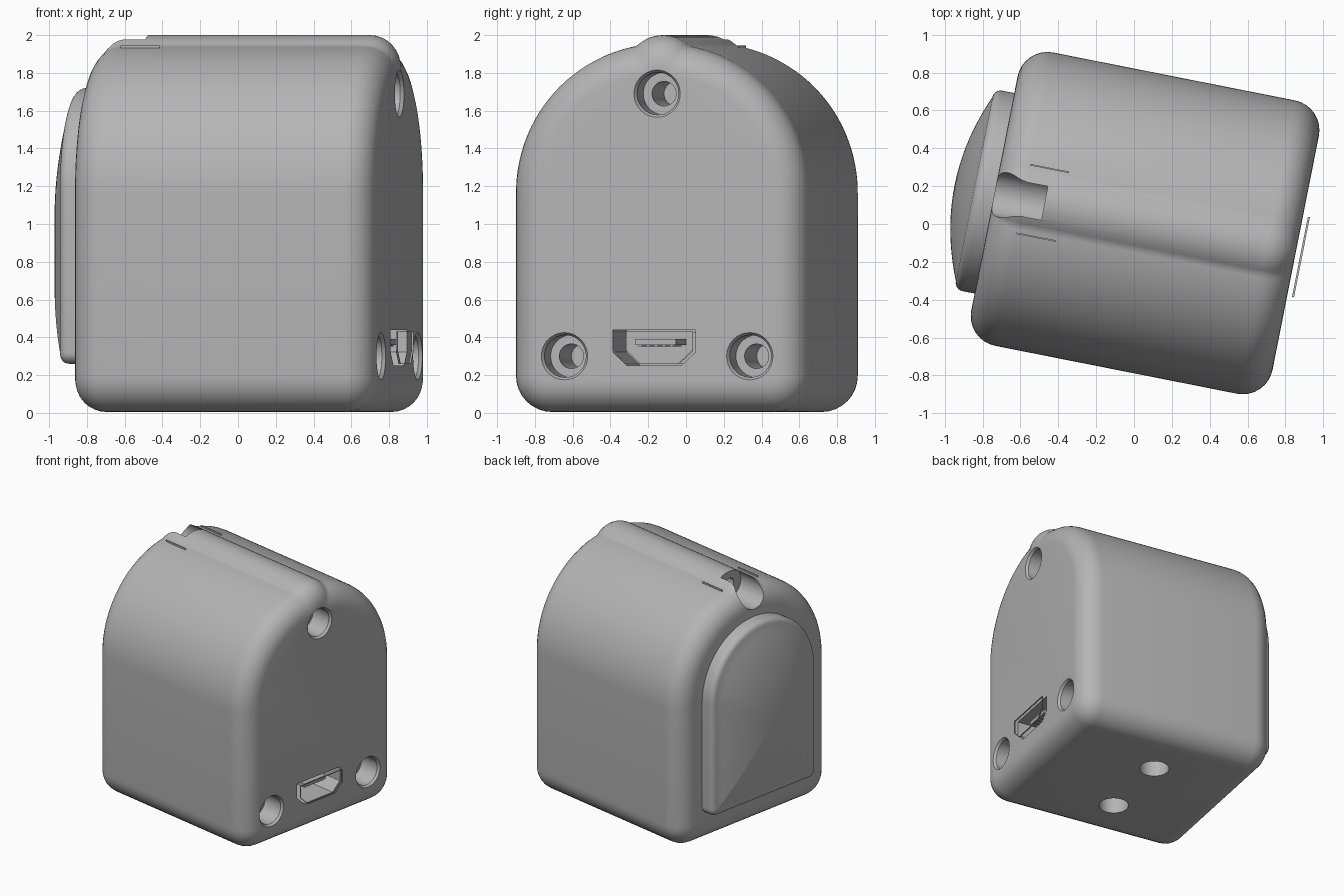
import bpy, bmesh, math
from math import sin, cos, pi, sqrt

YAW = math.radians(-11.2)   # whole model is turned about z
MID = 0.016                 # centre line of the body across its width

cube = bpy.data.objects.get("Cube")
if cube:
    bpy.data.objects.remove(cube, do_unlink=True)

grey = bpy.data.materials.new("matte_grey")
grey.use_nodes = True
COLOUR = (0.46, 0.46, 0.46, 1)
grey.diffuse_color = COLOUR
grey.node_tree.nodes["Principled BSDF"].inputs["Base Color"].default_value = COLOUR


def loft(name, rings):
    """Closed solid through a list of rings with equal point counts."""
    bm = bmesh.new()
    rows = [[bm.verts.new(p) for p in ring] for ring in rings]
    n = len(rows[0])
    for a, b in zip(rows, rows[1:]):
        for i in range(n):
            j = (i + 1) % n
            bm.faces.new((a[i], a[j], b[j], b[i]))
    bm.faces.new(rows[0])
    bm.faces.new(rows[-1])
    bmesh.ops.recalc_face_normals(bm, faces=bm.faces)
    mesh = bpy.data.meshes.new(name)
    bm.to_mesh(mesh)
    bm.free()
    mesh.materials.append(grey)
    obj = bpy.data.objects.new(name, mesh)
    obj.rotation_euler.z = YAW
    bpy.context.collection.objects.link(obj)
    return obj


def arch(half, z_spring, z_low, corner, d=0, ridge=False):
    """Arch outline, inset by d, as (v, z) pairs."""
    pts = []
    c, h = max(corner - d, 0.004), half - d
    for side, start in ((-1, pi), (1, 1.5 * pi)):
        for k in range(9):
            t = start + k * pi / 16
            pts.append((side * (h - c) + c * cos(t), z_low + d + c + c * sin(t)))
    for k in range(121):
        t = k * pi / 120
        r = h
        if ridge:   # raised rib along the crown
            off, rho = 0.635, 0.2 - d
            q = rho * rho - (off * cos(t)) ** 2
            if q > 0 and sin(t) > 0:
                r = max(r, off * sin(t) + sqrt(q))
        pts.append((r * cos(t), z_spring + r * sin(t)))
    return pts


def place(pts, u):
    return [(u, MID + v, z) for v, z in pts]


def lathe(name, steps, v, z, n=40):
    """Round solid along u from (u, radius) steps."""
    return loft(name, [[(u, v + r * cos(2 * pi * i / n), z + r * sin(2 * pi * i / n))
                        for i in range(n)] for u, r in steps])


def box(name, u, v, z):
    return loft(name, [[(a, v[0], z[0]), (a, v[1], z[0]), (a, v[1], z[1]), (a, v[0], z[1])]
                       for a in u])


def cut(target, cutter):
    cutter.hide_render = True
    mod = target.modifiers.new("cut", 'BOOLEAN')
    mod.operation, mod.solver, mod.object = 'DIFFERENCE', 'EXACT', cutter
    bpy.context.view_layer.objects.active = target
    bpy.ops.object.modifier_apply(modifier=mod.name)
    bpy.data.objects.remove(cutter, do_unlink=True)


# Body: arched block with rounded end rims
BACK, FRONT, ROUND = -0.755, 0.868, 0.16
rings = []
for k in range(9):
    t = k * pi / 16
    rings.append((BACK + ROUND * (1 - sin(t)), ROUND * (1 - cos(t))))
rings.reverse()
rings += [(BACK + FRONT - u, d) for u, d in reversed(rings)]
body = loft("body", [place(arch(0.79, 1.165, 0.005, 0.19, d, True), u) for u, d in rings])

# Counterbored screw holes on the port face
for v, z in ((-0.5, 0.3), (0.5, 0.3), (0, 1.69)):
    cut(body, lathe("screw_cutter", [(0.35, 0.065), (0.68, 0.065), (0.68, 0.112),
                                     (0.85, 0.112), (0.868, 0.125), (0.95, 0.125)], MID + v, z))

# Open channel at the crown with a small bore in its end wall
cut(body, lathe("channel_cutter", [(-0.9, 0.12), (-0.485, 0.12), (-0.485, 0.045),
                                   (-0.2, 0.045)], MID, 1.9))

# Two mounting holes underneath
for v in (-0.315, 0.315):
    n = 40
    cut(body, loft("mount_cutter", [[(0.11 * cos(2 * pi * i / n), v + 0.11 * sin(2 * pi * i / n), z)
                                     for i in range(n)] for z in (-0.1, 0.3)]))


# Socket in the lower part of the port face
def socket(grow, u):
    """Trapezoid outline with chamfered lower corners."""
    half = [(0.13, -0.075), (0.205, -0.005), (0.205, 0.075)]
    pts = half + [(-v, z) for v, z in reversed(half)]
    return [(u, v + math.copysign(grow, v), 0.345 + z + math.copysign(grow, z)) for v, z in pts]


cut(body, loft("socket_cutter", [socket(0.018, 0.5), socket(0.018, 0.95)]))
shell = loft("socket_shell", [socket(0.008, 0.5), socket(0.008, 0.885), socket(0.012, 0.905)])
cut(shell, loft("shell_cutter", [socket(-0.012, 0.56), socket(-0.012, 0.88), socket(0.004, 0.93)]))
tongue = box("socket_tongue", (0.55, 0.83), (-0.11, 0.11), (0.36, 0.39))
for k in range(5):
    v = (k - 2) * 0.042
    box("contact_pin", (0.6, 0.82), (v - 0.01, v + 0.01), (0.352, 0.36))

# Domed panel on the opposite face
steps = [(-0.74, 0), (-0.82, 0)]
for k in range(1, 7):
    t = k * pi / 12
    steps.append((-0.82 - 0.045 * sin(t), 0.045 * (1 - cos(t))))
panel_rings = [place(arch(0.54, 1.18, 0.26, 0.06, d), u) for u, d in steps]
rim = arch(0.54, 1.18, 0.26, 0.06, 0.045)
for k in range(1, 13):
    s = 1 - k / 12.3
    panel_rings.append(place([(v * s, 0.95 + (z - 0.95) * s) for v, z in rim],
                             -0.865 - 0.105 * (1 - s * s)))
panel = loft("domed_panel", panel_rings)

# Thin guide fins either side of the channel
for side in (-1, 1):
    v = MID + side * 0.185
    box("guide_fin", (-0.6, -0.39), (v - 0.004, v + 0.004), (1.85, 1.945))

# Smooth shading with crisp edges
bpy.ops.object.select_all(action='DESELECT')
for obj in (body, panel):
    obj.select_set(True)
bpy.context.view_layer.objects.active = body
bpy.ops.object.shade_smooth_by_angle(angle=math.radians(30))
